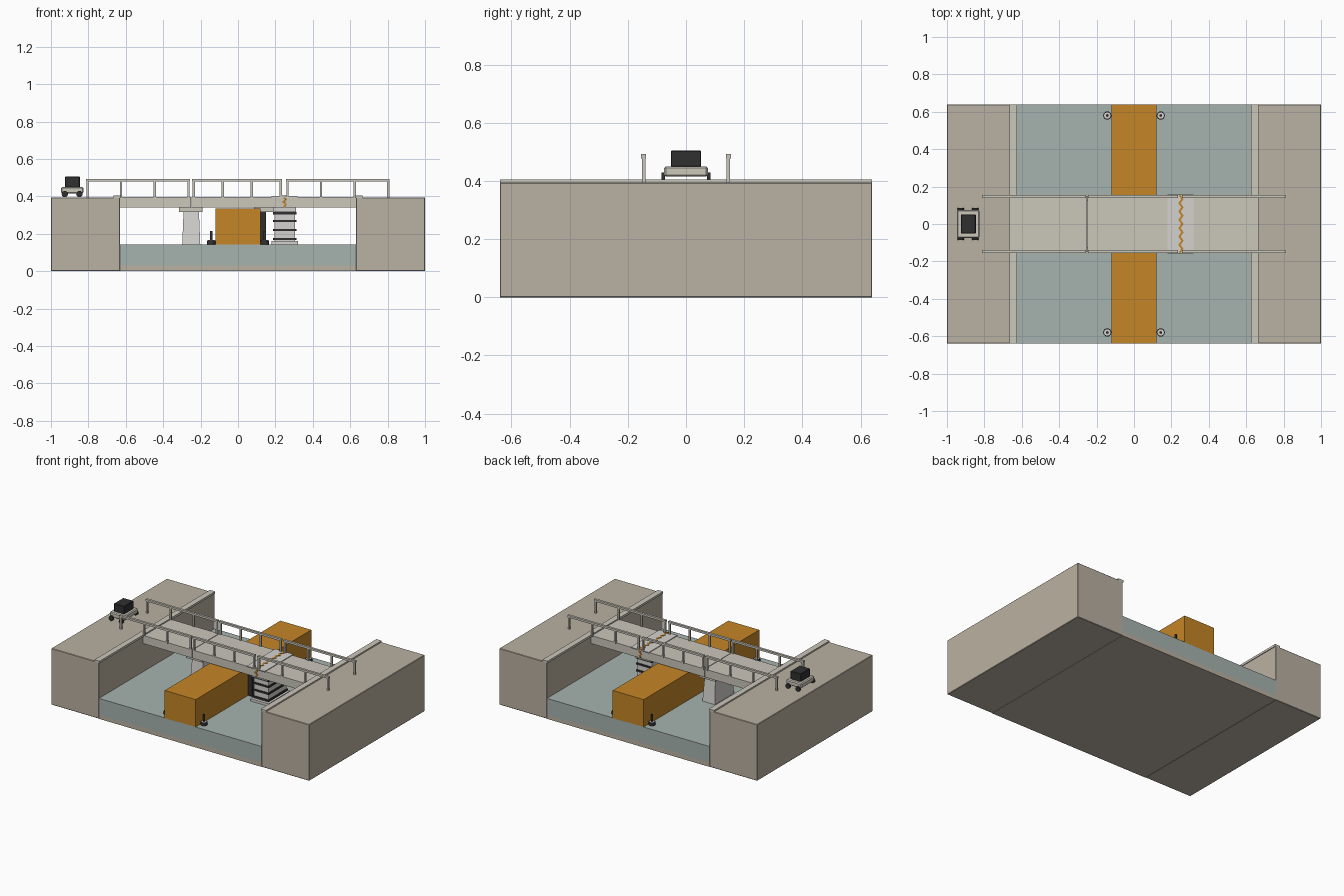
import bpy, bmesh, math
from mathutils import Vector

if "Cube" in bpy.data.objects:
    bpy.data.objects.remove(bpy.data.objects["Cube"])


def mat(name, c):
    m = bpy.data.materials.new(name)
    m.diffuse_color = (*c, 1)
    m.use_nodes = True
    m.node_tree.nodes["Principled BSDF"].inputs["Base Color"].default_value = m.diffuse_color
    return m


STONE = mat("stone", (0.49, 0.44, 0.36))
WATER = mat("water", (0.38, 0.45, 0.43))
DECK = mat("deck", (0.60, 0.57, 0.50))
PALE = mat("pale", (0.66, 0.65, 0.62))
ORANGE = mat("orange", (0.56, 0.24, 0.02))
DARK = mat("dark", (0.03, 0.03, 0.03))


def finish(name, bm, m):
    bmesh.ops.recalc_face_normals(bm, faces=bm.faces)
    me = bpy.data.meshes.new(name)
    bm.to_mesh(me)
    bm.free()
    me.materials.append(m)
    ob = bpy.data.objects.new(name, me)
    bpy.context.collection.objects.link(ob)
    return ob


def box(name, x, y, z, m, taper=1.0, bevel=0.0):
    """Box from (min, max) ranges; taper scales the top face."""
    bm = bmesh.new()
    bmesh.ops.create_cube(bm, size=1)
    mid = [(a + b) / 2 for a, b in (x, y, z)]
    for v in bm.verts:
        t = taper if v.co.z > 0 else 1
        v.co = Vector((mid[0] + v.co.x * t * (x[1] - x[0]),
                       mid[1] + v.co.y * t * (y[1] - y[0]),
                       mid[2] + v.co.z * (z[1] - z[0])))
    ob = finish(name, bm, m)
    if bevel:
        mod = ob.modifiers.new("bevel", "BEVEL")
        mod.width = bevel
        mod.segments = 1
    return ob


def cyl(name, loc, r, h, m, axis="Z", n=20):
    bm = bmesh.new()
    bmesh.ops.create_cone(bm, cap_ends=True, segments=n, radius1=r, radius2=r, depth=h)
    ob = finish(name, bm, m)
    ob.location = loc
    if axis == "Y":
        ob.rotation_euler.x = math.pi / 2
    for p in ob.data.polygons:
        p.use_smooth = len(p.vertices) == 4
    return ob


def crack(name, pts, width, depth):
    """Jagged strip: ribbon along pts, widened in x, extruded by depth."""
    bm = bmesh.new()
    w = Vector((width / 2, 0, 0))
    rows = [(bm.verts.new(Vector(p) - w), bm.verts.new(Vector(p) + w)) for p in pts]
    faces = [bm.faces.new((a[0], a[1], b[1], b[0])) for a, b in zip(rows, rows[1:])]
    ext = bmesh.ops.extrude_face_region(bm, geom=faces, use_keep_orig=True)
    bmesh.ops.translate(bm, vec=depth, verts=[g for g in ext["geom"] if isinstance(g, bmesh.types.BMVert)])
    return finish(name, bm, ORANGE)


# Banks with edge copings
FULL = (-0.64, 0.64)
for s, side in ((-1, "left"), (1, "right")):
    box(f"{side}_bank", sorted((s * 0.63, s)), FULL, (0, 0.395), STONE, bevel=0.003)
    box(f"{side}_coping", sorted((s * 0.625, s * 0.665)), FULL, (0.39, 0.405), DECK)

# River bed, water and the orange barrier running along the river
box("river_bed", (-0.63, 0.63), FULL, (0, 0.03), STONE)
box("water", (-0.63, 0.63), FULL, (0.03, 0.143), WATER)
box("flow_block", (-0.12, 0.12), FULL, (0.14, 0.335), ORANGE)

# Three deck spans with narrow joints
for i, (a, b) in enumerate(((-0.63, -0.252), (-0.248, 0.248), (0.252, 0.63))):
    box(f"deck_span_{i}", (a, b), (-0.15, 0.15), (0.34, 0.397), DECK)

# Railings, one length per span on both sides
for s in (-1, 1):
    y = s * 0.146
    for i, (a, b) in enumerate(((-0.805, -0.265), (-0.237, 0.228), (0.265, 0.803))):
        box(f"rail_{i}_{s}", (a - 0.008, b + 0.008), (y - 0.008, y + 0.008), (0.478, 0.492), DECK)
        for k in range(4):
            x = a + (b - a) * k / 3
            box(f"rail_post_{i}_{k}_{s}", (x - 0.006, x + 0.006), (y - 0.006, y + 0.006), (0.39, 0.48), DECK)

# Sound left pier
box("left_pier", (-0.30, -0.20), (-0.11, 0.11), (0.10, 0.32), PALE, taper=0.82)
box("left_pier_cap", (-0.315, -0.19), (-0.125, 0.125), (0.315, 0.341), DECK)

# Strapped right pier
box("right_pier_base", (0.18, 0.32), (-0.12, 0.12), (0.10, 0.16), PALE)
box("right_pier", (0.195, 0.305), (-0.10, 0.10), (0.155, 0.32), PALE)
box("right_pier_cap", (0.19, 0.31), (-0.12, 0.12), (0.316, 0.341), PALE)
for i, z in enumerate((0.172, 0.22, 0.268, 0.31)):
    box(f"pier_strap_{i}", (0.188, 0.312), (-0.107, 0.107), (z - 0.006, z + 0.006), DARK)

# Prop beside the damaged pier, with its head beam
box("prop", (0.121, 0.15), (-0.06, 0.06), (0.14, 0.316), DARK)
box("prop_head", (0.085, 0.19), (-0.07, 0.07), (0.316, 0.341), DECK)

# Damaged joint plate and the crack over its top and sides
box("joint_plate", (0.178, 0.318), (-0.158, 0.158), (0.395, 0.402), PALE)
n = 14
top = [(0.25 + (0.009 if k % 2 else -0.007), -0.156 + 0.312 * k / n, 0.400) for k in range(n + 1)]
crack("crack_top", top, 0.013, Vector((0, 0, 0.005)))
for s in (-1, 1):
    side = [(0.248 + dx, s * 0.149, z) for dx, z in
            ((-0.008, 0.397), (0.010, 0.383), (-0.008, 0.370), (0.008, 0.357), (-0.002, 0.345))]
    crack(f"crack_side_{s}", side, 0.012, Vector((0, s * 0.006, 0)))

# Mooring bollards at the four block corners
for sx in (-1, 1):
    for sy in (-1, 1):
        x, y = sx * 0.143, sy * 0.58
        cyl(f"bollard_base_{sx}_{sy}", (x, y, 0.152), 0.022, 0.022, DARK)
        cyl(f"bollard_ring_{sx}_{sy}", (x, y, 0.164), 0.017, 0.004, PALE)
        cyl(f"bollard_post_{sx}_{sy}", (x, y, 0.188), 0.007, 0.052, DARK)

# Small vehicle waiting on the left bank
box("vehicle_body", (-0.946, -0.826), (-0.075, 0.075), (0.415, 0.45), DECK, bevel=0.006)
box("vehicle_cab", (-0.926, -0.846), (-0.052, 0.052), (0.448, 0.505), DARK, bevel=0.003)
for x in (-0.926, -0.848):
    for s in (-1, 1):
        cyl(f"wheel_{x}_{s}", (x, s * 0.079, 0.412), 0.017, 0.012, DARK, "Y", 16)
